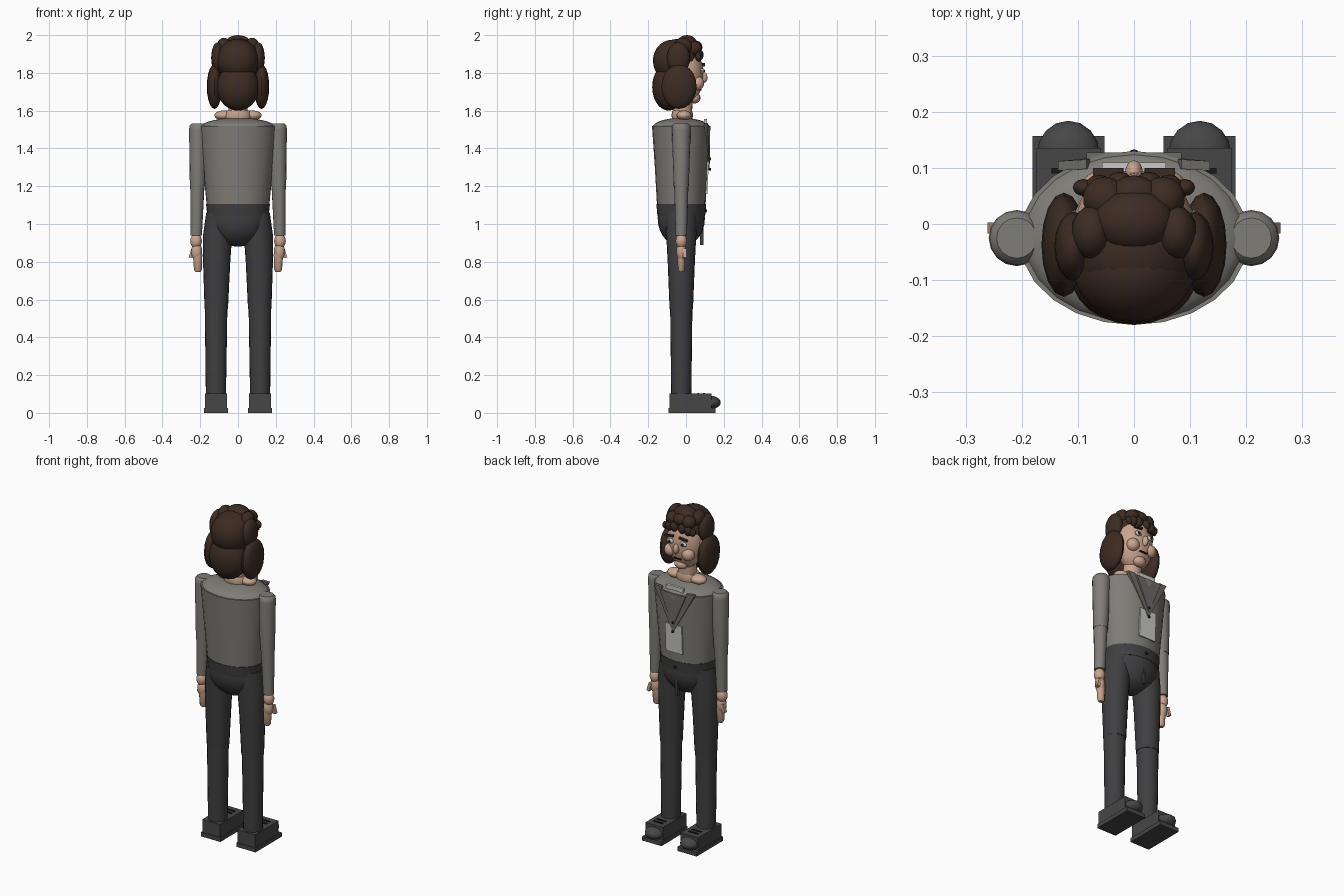
import bpy, bmesh, math
from mathutils import Matrix, Vector


def mat(name, rgb):
    m = bpy.data.materials.new(name)
    m.diffuse_color = (*rgb, 1)
    return m


HAIR = mat("dark_brown", (0.045, 0.025, 0.016))
SKIN = mat("skin", (0.60, 0.38, 0.27))
SHIRT = mat("warm_grey", (0.215, 0.205, 0.185))
LAPEL = mat("mid_grey", (0.15, 0.145, 0.135))
TROUSER = mat("charcoal", (0.05, 0.05, 0.053))
SHOE = mat("shoe_grey", (0.062, 0.062, 0.064))
PALE = mat("pale_grey", (0.58, 0.58, 0.57))
BLACK = mat("black", (0.01, 0.01, 0.01))


def finish(name, bm, material, smooth=True):
    bmesh.ops.recalc_face_normals(bm, faces=bm.faces)
    for f in bm.faces:
        f.smooth = smooth
    if smooth:  # keep rims crisp
        for e in bm.edges:
            if len(e.link_faces) == 2 and e.calc_face_angle(0) > math.radians(40):
                e.smooth = False
    me = bpy.data.meshes.new(name)
    bm.to_mesh(me)
    bm.free()
    me.materials.append(material)
    ob = bpy.data.objects.new(name, me)
    bpy.context.collection.objects.link(ob)
    return ob


def ball(name, c, r, material, seg=20, tilt=(0, 0, 0)):
    bm = bmesh.new()
    bmesh.ops.create_uvsphere(bm, u_segments=seg, v_segments=max(8, seg // 2 + 2), radius=1)
    rot = Matrix.Rotation(tilt[2], 4, 'Z') @ Matrix.Rotation(tilt[1], 4, 'Y') @ Matrix.Rotation(tilt[0], 4, 'X')
    bm.transform(Matrix.Translation(c) @ rot @ Matrix.Diagonal((*r, 1)))
    return finish(name, bm, material)


def box(name, lo, hi, material, tilt=(0, 0)):
    bm = bmesh.new()
    bmesh.ops.create_cube(bm, size=1)
    lo, hi = Vector(lo), Vector(hi)
    bm.transform(Matrix.Translation((lo + hi) / 2) @ Matrix.Rotation(tilt[1], 4, 'Y')
                 @ Matrix.Rotation(tilt[0], 4, 'X') @ Matrix.Diagonal((*(hi - lo), 1)))
    return finish(name, bm, material, False)


def loft(name, rings, material, n=20):
    """Stack of ellipses: (z, cx, cy, rx, ry)."""
    bm = bmesh.new()
    loops = [[bm.verts.new((cx + rx * math.cos(math.tau * i / n), cy + ry * math.sin(math.tau * i / n), z))
              for i in range(n)] for z, cx, cy, rx, ry in rings]
    for a, b in zip(loops, loops[1:]):
        for i in range(n):
            j = (i + 1) % n
            bm.faces.new((a[i], a[j], b[j], b[i]))
    bm.faces.new(loops[0][::-1])
    bm.faces.new(loops[-1])
    return finish(name, bm, material)


def slab(name, pts, thick, material):
    """Flat polygon of 3D points, thickened along y."""
    bm = bmesh.new()
    f = bm.faces.new([bm.verts.new(p) for p in pts])
    ext = bmesh.ops.extrude_face_region(bm, geom=[f])["geom"]
    bmesh.ops.translate(bm, vec=(0, thick, 0), verts=[v for v in ext if isinstance(v, bmesh.types.BMVert)])
    return finish(name, bm, material, False)


CY = -0.025  # body axis

# torso, shoulders, belt, hips
loft("torso", [(1.09, 0, CY, 0.165, 0.128), (1.30, 0, CY, 0.185, 0.14), (1.52, 0, CY, 0.205, 0.155)], SHIRT, 24)
ball("shoulder_cap", (0, CY, 1.51), (0.20, 0.152, 0.052), SHIRT, 24)
loft("belt", [(1.04, 0, CY, 0.162, 0.126), (1.105, 0, CY, 0.169, 0.132)], TROUSER, 24)
ball("hips", (0, CY, 1.03), (0.158, 0.125, 0.15), TROUSER, 24)
ball("belt_button", (0, 0.105, 1.07), (0.009, 0.006, 0.009), BLACK, 10)
box("fly", (-0.008, 0.075, 0.89), (0.008, 0.093, 1.02), TROUSER)

# neck and collar bones
loft("neck", [(1.54, 0, -0.02, 0.052, 0.05), (1.72, 0, -0.01, 0.05, 0.048)], SKIN)
loft("neck_collar", [(1.555, 0, -0.02, 0.068, 0.052), (1.575, 0, -0.02, 0.075, 0.058),
                     (1.60, 0, -0.02, 0.06, 0.052)], SKIN)

# shirt front: lapels, collar plate, card, buttons
slab("shirt_panel", [(-0.085, 0.115, 1.52), (0.085, 0.115, 1.52), (0, 0.115, 1.32)], 0.012, LAPEL)
box("collar_plate", (-0.057, 0.094, 1.525), (0.057, 0.11, 1.555), PALE)
box("card", (-0.055, 0.108, 1.16), (0.055, 0.117, 1.33), PALE, (-0.05, 0))
for z in (1.345, 1.29):
    ball("button", (0, 0.127, z), (0.008, 0.006, 0.008), BLACK, 10)

for s, side in ((-1, "left"), (1, "right")):
    slab("lapel_" + side, [(s * 0.135, 0.095, 1.535), (s * 0.085, 0.098, 1.535),
                           (0, 0.108, 1.33), (0, 0.108, 1.285)], 0.017, LAPEL)
    ball("collar_bone_" + side, (s * 0.075, -0.01, 1.575), (0.05, 0.04, 0.026), SKIN, 16)

    # arm and hand
    loft("upper_arm_" + side, [(1.20, s * 0.215, CY, 0.04, 0.04), (1.50, s * 0.209, CY, 0.05, 0.05),
                               (1.52, s * 0.209, CY, 0.048, 0.048), (1.532, s * 0.209, CY, 0.036, 0.036)], SHIRT, 16)
    loft("forearm_" + side, [(0.94, s * 0.221, CY, 0.03, 0.03), (1.21, s * 0.215, CY, 0.038, 0.038)], SHIRT, 16)
    ball("wrist_" + side, (s * 0.222, CY, 0.91), (0.031, 0.03, 0.04), SKIN, 16)
    ball("palm_" + side, (s * 0.219, CY, 0.855), (0.029, 0.026, 0.05), SKIN, 16)
    loft("fingers_" + side, [(0.747, s * 0.212, CY, 0.013, 0.011), (0.757, s * 0.212, CY, 0.021, 0.018),
                             (0.84, s * 0.214, CY, 0.025, 0.022)], SKIN, 14)
    box("thumb_" + side, (s * 0.245 - 0.009, -0.017, 0.82), (s * 0.245 + 0.009, 0.003, 0.87), SKIN, (0, -s * 0.3))

    # leg and shoe
    loft("thigh_" + side, [(0.55, s * 0.115, CY, 0.062, 0.062), (0.80, s * 0.113, CY, 0.072, 0.072),
                           (0.95, s * 0.107, CY, 0.077, 0.08), (1.06, s * 0.098, CY, 0.07, 0.085)], TROUSER)
    loft("shin_" + side, [(0.08, s * 0.117, CY, 0.053, 0.053), (0.56, s * 0.116, CY, 0.06, 0.059)], TROUSER)
    x = s * 0.117
    box("sole_" + side, (x - 0.064, -0.092, 0), (x + 0.064, 0.157, 0.025), SHOE)
    box("shoe_" + side, (x - 0.058, -0.088, 0.025), (x + 0.058, 0.135, 0.102), SHOE)
    ball("toe_" + side, (x, 0.125, 0.055), (0.056, 0.059, 0.036), SHOE, 16)
    for y in (0.06, 0.09):
        box("lace_" + side, (x - 0.03, y, 0.1), (x + 0.03, y + 0.01, 0.106), BLACK)

    # face details
    ball("cheek_" + side, (s * 0.058, 0.062, 1.745), (0.037, 0.034, 0.037), SKIN, 16)
    ball("eye_" + side, (s * 0.043, 0.087, 1.81), (0.022, 0.01, 0.014), PALE, 14)
    ball("pupil_" + side, (s * 0.043, 0.095, 1.81), (0.009, 0.005, 0.009), BLACK, 10)
    box("eyebrow_" + side, (s * 0.046 - 0.027, 0.085, 1.838), (s * 0.046 + 0.027, 0.1, 1.848), HAIR, (0, s * 0.12))
    ball("ear_" + side, (s * 0.108, 0.0, 1.79), (0.016, 0.025, 0.035), SKIN, 12)

    # hair on the sides and fringe
    ball("side_lock_" + side, (s * 0.125, -0.037, 1.727), (0.04, 0.093, 0.118), HAIR, 16)
    ball("temple_hair_" + side, (s * 0.108, -0.04, 1.88), (0.034, 0.062, 0.082), HAIR, 16)
    ball("crown_curl_" + side, (s * 0.075, -0.015, 1.94), (0.037, 0.048, 0.046), HAIR, 16)
    ball("front_curl_" + side, (s * 0.052, 0.045, 1.93), (0.04, 0.04, 0.038), HAIR, 14)
    for fx, fy, fz, r in ((0.09, 0.073, 1.885, 0.019), (0.062, 0.076, 1.89, 0.025), (0.026, 0.082, 1.895, 0.024)):
        ball("fringe_curl_" + side, (s * fx, fy - 0.008, fz), (r, r * 0.8, r * 1.2), HAIR, 12)

# head and face
ball("head", (0, 0.0, 1.79), (0.108, 0.092, 0.155), SKIN, 24)
ball("chin", (0, 0.045, 1.668), (0.04, 0.032, 0.03), SKIN, 14)
ball("nose", (0, 0.092, 1.775), (0.016, 0.022, 0.03), SKIN, 14)
box("mouth", (-0.024, 0.068, 1.708), (0.024, 0.083, 1.716), BLACK)

# hair masses
ball("crown_hair", (0, -0.045, 1.865), (0.118, 0.115, 0.115), HAIR, 24)
ball("back_hair", (0, -0.092, 1.725), (0.112, 0.087, 0.125), HAIR, 24)
ball("upper_back_hair", (0, -0.075, 1.865), (0.11, 0.1, 0.11), HAIR, 24)
ball("top_hair", (0, 0.005, 1.95), (0.072, 0.056, 0.05), HAIR, 20)
ball("front_hair", (0, 0.05, 1.935), (0.045, 0.037, 0.036), HAIR, 16)
